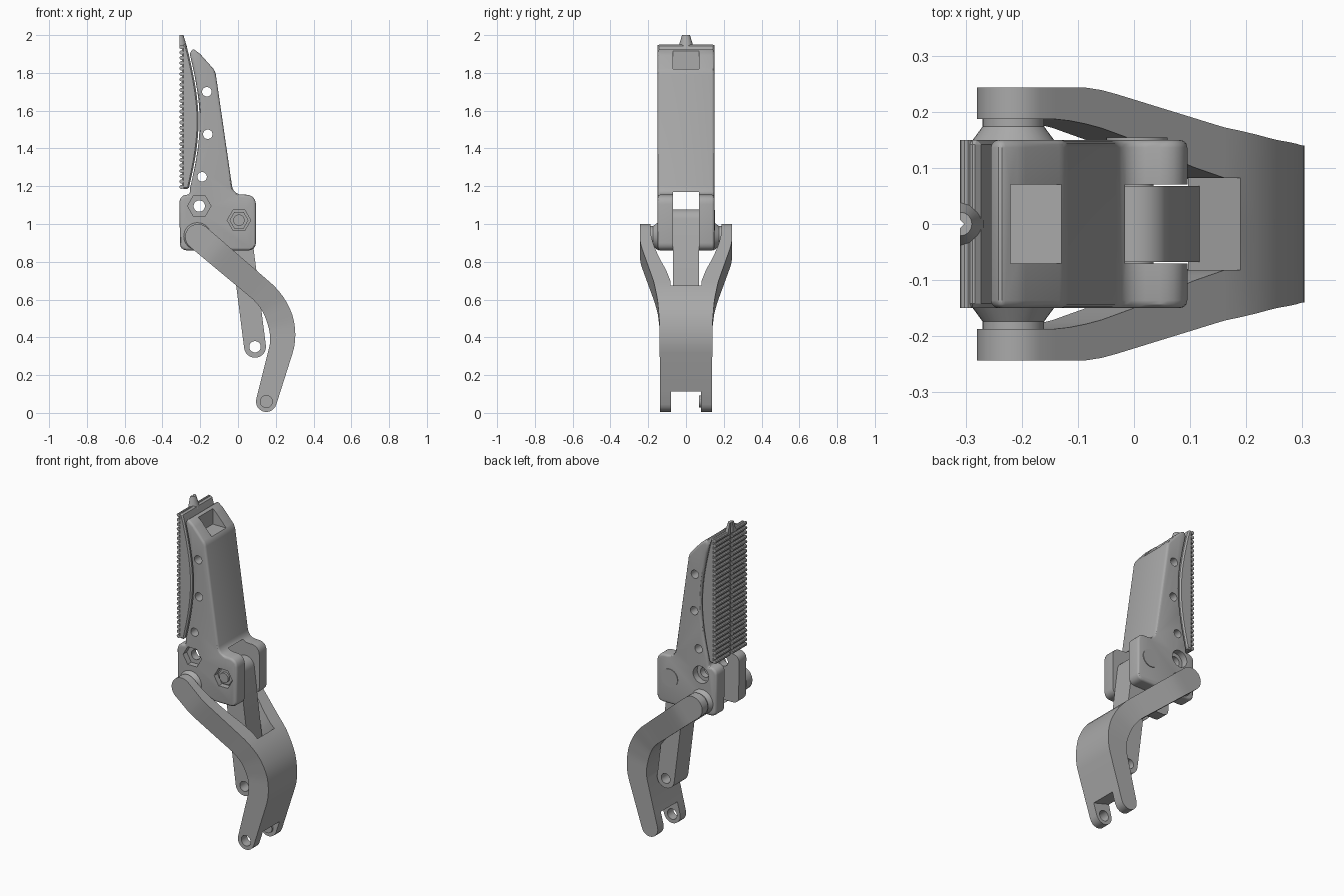
import bpy, bmesh
from math import sin, cos, pi, radians
from mathutils import Matrix, Vector

cube = bpy.data.objects.get("Cube")
if cube:
    bpy.data.objects.remove(cube)

grey = bpy.data.materials.new("plain_grey")
grey.use_nodes = True
GREY = (0.4, 0.4, 0.4, 1)
grey.diffuse_color = GREY
grey.node_tree.nodes["Principled BSDF"].inputs["Base Color"].default_value = GREY


def make(name, bm):
    bmesh.ops.recalc_face_normals(bm, faces=bm.faces)
    mesh = bpy.data.meshes.new(name)
    bm.to_mesh(mesh)
    bm.free()
    obj = bpy.data.objects.new(name, mesh)
    bpy.context.collection.objects.link(obj)
    mesh.materials.append(grey)
    return obj


def prism(name, pts, y0, y1, taper=1, centre=(0, 0)):
    """Extrude an x-z outline along y, optionally tapering about a centre."""
    bm = bmesh.new()
    cx, cz = centre
    a = [bm.verts.new((x, y0, z)) for x, z in pts]
    b = [bm.verts.new((cx + (x - cx) * taper, y1, cz + (z - cz) * taper)) for x, z in pts]
    bm.faces.new(a)
    bm.faces.new(b[::-1])
    for i in range(len(pts)):
        j = (i + 1) % len(pts)
        bm.faces.new((a[i], b[i], b[j], a[j]))
    return make(name, bm)


def ring(x, z, r, n=32):
    return [(x + r * cos(2 * pi * i / n), z + r * sin(2 * pi * i / n)) for i in range(n)]


def rect(x0, x1, z0, z1):
    return [(x0, z0), (x1, z0), (x1, z1), (x0, z1)]


def rounded(corners, n=6):
    """Round each (x, z, radius) corner with a short curve."""
    out = []
    for i, (x, z, r) in enumerate(corners):
        p = Vector((x, z))
        if r == 0:
            out.append((x, z))
            continue
        a = Vector(corners[i - 1][:2])
        b = Vector(corners[(i + 1) % len(corners)][:2])
        a, b = p + (a - p).normalized() * r, p + (b - p).normalized() * r
        for k in range(n + 1):
            t = k / n
            out.append(tuple(a * (1 - t) ** 2 + p * 1.7 * t * (1 - t) + a * 0.15 * t * (1 - t)
                             + b * 0.15 * t * (1 - t) + b * t * t))
    return out


def activate(obj):
    bpy.ops.object.select_all(action='DESELECT')
    obj.select_set(True)
    bpy.context.view_layer.objects.active = obj


def modify(obj, kind, **settings):
    mod = obj.modifiers.new(kind.lower(), kind)
    for key, value in settings.items():
        setattr(mod, key, value)
    activate(obj)
    bpy.ops.object.modifier_apply(modifier=mod.name)


def bevel(obj, width, segments=3):
    modify(obj, 'BEVEL', width=width, segments=segments, limit_method='ANGLE',
           angle_limit=radians(40))


def cut(obj, *cutter):
    tool = prism("cutter", *cutter)
    tool.hide_render = True
    modify(obj, 'BOOLEAN', operation='DIFFERENCE', solver='EXACT', object=tool)
    bpy.data.objects.remove(tool)


def smooth(obj):
    activate(obj)
    bpy.ops.object.shade_smooth_by_angle(angle=radians(30))


def arc(n=14):
    """Concave seat shared by the tip body and the grip pad, bottom to top."""
    return [(-0.255 + 0.052 * sin(pi * i / n), 1.185 + 0.715 * i / n) for i in range(n + 1)]


HINGE, BOLT, PIVOT = (0.005, 1.02), (-0.205, 1.095), (-0.215, 0.935)

# Tip body: tapered finger on a forked block
outline = rounded([(-0.31, 0.86, 0.04), (0.095, 0.86, 0.04), (0.095, 1.155, 0.05),
                   (-0.025, 1.155, 0.045), (-0.12, 1.81, 0.02), (-0.2, 1.9, 0.01),
                   (-0.24, 1.93, 0)])
outline += arc()[::-1] + rounded([(-0.255, 1.155, 0), (-0.31, 1.155, 0.04), (-0.31, 0.86, 0)])[:-1]
body = prism("tip_body", outline, -0.15, 0.15)
bevel(body, 0.016)
cut(body, rect(-0.5, 0.3, 0.7, 1.17), -0.07, 0.07)
cut(body, rect(-0.22, 0, 1.82, 2.1), -0.07, 0.07)
for x, z in ((-0.165, 1.7), (-0.16, 1.475), (-0.19, 1.25)):
    cut(body, ring(x, z, 0.025), -0.3, 0.3)
cut(body, ring(*BOLT, 0.03), -0.3, 0.3)
cut(body, ring(*BOLT, 0.052), 0.11, 0.3)
for x, z in (BOLT, HINGE):
    cut(body, ring(x, z, 0.062, 6), -0.3, -0.115)
smooth(body)

# Hinge pin with nut on the front and flush head on the back
smooth(prism("hinge_pin", ring(*HINGE, 0.03), -0.145, 0.12))
smooth(prism("hinge_nut", ring(*HINGE, 0.05, 6), -0.13, -0.11))
smooth(prism("hinge_head", ring(*HINGE, 0.055), 0.14, 0.154))

# Grip pad with rows of ridges split by a centre groove
pad = prism("grip_pad", [(-0.296, 1.185)] + [(x - 0.006, z) for x, z in arc()]
            + [(-0.275, 1.95), (-0.296, 1.95)], -0.15, 0.15)
bevel(pad, 0.008, 1)
smooth(pad)
ridges = prism("grip_ridges", ring(-0.299, 1.196, 0.011, 10), 0.012, 0.15)
modify(ridges, 'ARRAY', count=27, use_relative_offset=False, use_constant_offset=True,
       constant_offset_displace=(0, 0, 0.0285))
modify(ridges, 'MIRROR', use_axis=(False, True, False))
smooth(ridges)

# Small notched nail on top of the pad
half = [pi * i / 16 - pi / 2 for i in range(17)]
nail = prism("nail", [(-0.31 + 0.042 * cos(a), 0.042 * sin(a)) for a in half]
             + [(-0.31, 0.014), (-0.294, 0), (-0.31, -0.014)], 1.93, 2.0, 0.5, (-0.31, 0))
nail.data.transform(Matrix.Rotation(pi / 2, 4, 'X'))
smooth(nail)

# Inner link between the block and the lower joint
low = Vector((0.09, 0.35))
top = Vector(HINGE)
along = (top - low).normalized()
side = Vector((along.y, -along.x))
capsule = []
for c, start in ((top, 0), (low, pi)):
    for i in range(17):
        a = start + pi * i / 16
        capsule.append(tuple(c + 0.058 * (side * cos(a) + along * sin(a))))
link = prism("inner_link", capsule, -0.068, 0.068)
cut(link, ring(*low, 0.03), -0.3, 0.3)
smooth(link)

# Pivot bosses that carry the lever arms
for s, label in ((-1, "front"), (1, "back")):
    smooth(prism(label + "_pivot_cone", ring(*PIVOT, 0.076), s * 0.145, s * 0.178, 0.68, PIVOT))
    smooth(prism(label + "_pivot_boss", ring(*PIVOT, 0.055), s * 0.17, s * 0.2))

# Forked lever: straight arm, bend, then straight shank
BEND = [Vector(p) for p in ((0.12, 0.65), (0.22, 0.565), (0.255, 0.43), (0.228, 0.335))]
ARM, FOOT = Vector((-0.212, 0.932)), Vector((0.15, 0.06))


def centre(u):
    if u <= 1:
        return ARM.lerp(BEND[0], u)
    if u >= 2:
        return BEND[3].lerp(FOOT, u - 2)
    t = u - 1
    a, b, c, d = BEND
    return a * (1 - t) ** 3 + b * 3 * t * (1 - t) ** 2 + c * 3 * t * t * (1 - t) + d * t ** 3


def blend(u, keys):
    for (u0, v0), (u1, v1) in zip(keys, keys[1:]):
        if u <= u1:
            return v0 + (v1 - v0) * max(0, u - u0) / (u1 - u0)
    return keys[-1][1]


HALF = [(0, 0.068), (1, 0.064), (1.5, 0.07), (2, 0.064), (3, 0.055)]
OUTER = [(0, 0.243), (0.28, 0.243), (0.38, 0.235), (1, 0.172), (1.3, 0.15), (1.6, 0.14), (3, 0.137)]
INNER = [(0, 0.187), (0.12, 0.187), (0.3, 0.175), (0.55, 0.145), (0.8, 0.105), (1, 0.082), (3, 0.08)]
WEB = (1.08, 2.75)
steps = [(0, -a) for a in (1.5, 1.2, 0.9, 0.6, 0.3)] + [(i / 12, 0) for i in range(13)]
steps += [(WEB[0], 0), (WEB[0], 1j)] + [(1 + i / 12, 0) for i in range(2, 13)]
steps += [(WEB[1], 0), (WEB[1], 2j), (3, 0)] + [(3, a) for a in (0.3, 0.6, 0.9, 1.2, 1.5)]

bm = bmesh.new()
rows = []
for u, a in steps:
    flag, a = a.imag, a.real
    d = (centre(min(3, u + 0.01)) - centre(max(0, u - 0.01))).normalized()
    n = Vector((-d.y, d.x))
    h = blend(u, HALF)
    c = centre(u) + d * h * sin(a)
    web = flag == 1 or (WEB[0] < u < WEB[1]) or (u == WEB[1] and flag == 0)
    yi, yo = (0 if web else blend(u, INNER)), blend(u, OUTER)
    p, q = c - n * h * cos(a), c + n * h * cos(a)
    rows.append(([bm.verts.new((v.x, y, v.y)) for v, y in ((p, yi), (q, yi), (q, yo), (p, yo))], web))
for (r0, w0), (r1, w1) in zip(rows, rows[1:]):
    for k in range(4):
        if not (k == 0 and w0 and w1):
            j = (k + 1) % 4
            bm.faces.new((r0[k], r0[j], r1[j], r1[k]))
bm.faces.new(rows[0][0])
bm.faces.new(rows[-1][0])
bmesh.ops.remove_doubles(bm, verts=bm.verts, dist=0.0001)
bmesh.ops.dissolve_degenerate(bm, edges=bm.edges, dist=0.0001)
lever = make("forked_lever", bm)
modify(lever, 'MIRROR', use_axis=(False, True, False), use_clip=True)
cut(lever, ring(*FOOT, 0.032), -0.3, 0)
smooth(lever)
smooth(prism("foot_pin", ring(*FOOT, 0.032), 0.068, 0.1))
